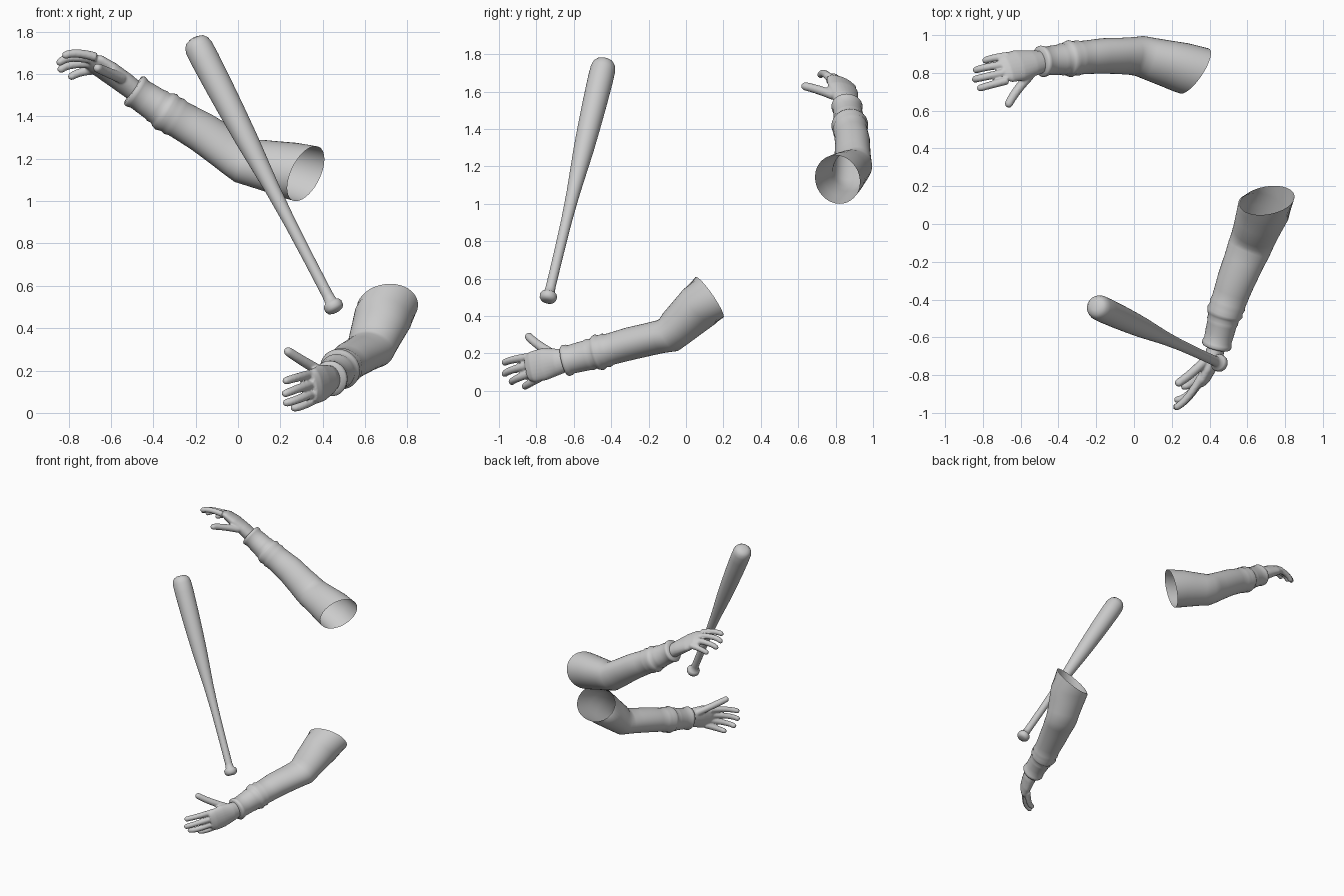
import bpy, bmesh, math
from mathutils import Vector

if "Cube" in bpy.data.objects:
    bpy.data.objects.remove(bpy.data.objects["Cube"])

grey = bpy.data.materials.new("plain grey")
grey.diffuse_color = (0.6, 0.6, 0.6, 1)
grey.use_nodes = True
grey.node_tree.nodes["Principled BSDF"].inputs["Base Color"].default_value = grey.diffuse_color


def add_rings(bm, rings, side, segments, cap_start, cap_end, end_normal=None):
    """Loft elliptical rings given as (centre, radius along side, radius across)."""
    centres = [Vector(r[0]) for r in rings]
    loops = []
    for i, (c, (_, a, b)) in enumerate(zip(centres, rings)):
        t = Vector((0, 0, 0))
        if i > 0:
            t += (c - centres[i - 1]).normalized()
        if i < len(rings) - 1:
            t += (centres[i + 1] - c).normalized()
        if i == 0 and end_normal:
            t = -Vector(end_normal)
        t.normalize()
        s = Vector(side)
        s = (s - t * s.dot(t)).normalized()
        n = t.cross(s)
        loops.append([bm.verts.new(c + s * a * math.cos(k * math.tau / segments)
                                   + n * b * math.sin(k * math.tau / segments))
                      for k in range(segments)])
    for p, q in zip(loops, loops[1:]):
        for k in range(segments):
            j = (k + 1) % segments
            bm.faces.new((p[k], p[j], q[j], q[k]))
    if cap_start:
        bm.faces.new(loops[0][::-1])
    if cap_end:
        bm.faces.new(loops[-1])


def finish(bm, name, angle=50):
    bmesh.ops.recalc_face_normals(bm, faces=bm.faces)
    mesh = bpy.data.meshes.new(name)
    bm.to_mesh(mesh)
    bm.free()
    mesh.materials.append(grey)
    obj = bpy.data.objects.new(name, mesh)
    bpy.context.collection.objects.link(obj)
    bpy.ops.object.select_all(action='DESELECT')
    obj.select_set(True)
    bpy.context.view_layer.objects.active = obj
    bpy.ops.object.shade_smooth_by_angle(angle=math.radians(angle))
    return obj


def along(points, u):
    """Point on a polyline, u counts segments."""
    i = min(int(u), len(points) - 2)
    return Vector(points[i]).lerp(Vector(points[i + 1]), u - i)


def curve_point(p, t):
    """Quadratic curve through three points."""
    a, b, c = (Vector(v) for v in p)
    return a * (1 - t) * (1 - 2 * t) + b * 4 * t * (1 - t) + c * t * (2 * t - 1)


# Sleeve stations: place on the arm axis (shoulder, elbow, forearm, cuff, wrist), radii
SLEEVE = [(0, .132, .147), (.25, .125, .140), (.5, .116, .131), (.8, .106, .121),
          (1, .098, .117), (1.2, .089, .115), (1.5, .088, .108), (2, .088, .101),
          (2.35, .086, .096), (2.65, .085, .093), (2.75, .092, .097), (2.86, .088, .092),
          (2.97, .098, .098), (3.07, .091, .091), (3.14, .081, .083), (3.24, .086, .084),
          (3.34, .081, .079), (3.6, .079, .077), (3.8, .077, .074), (3.87, .083, .079),
          (3.95, .086, .080), (4, .080, .074), (4.02, .055, .046)]
PALM = [(.056, .048), (.072, .048), (.087, .042), (.084, .034), (.066, .022)]


def add_digit(bm, points, radius, side):
    """Rounded finger that bends through three points."""
    rings = []
    for k in range(9):
        rings.append((curve_point(points, k / 8), radius * (1.05 - .15 * k / 8),
                      radius * (1.05 - .15 * k / 8)))
    tip = rings[-1][0]
    step = (tip - rings[-2][0]).normalized()
    r = radius * .9
    for ang in (30, 55, 75, 86):
        w = r * math.cos(math.radians(ang))
        rings.append((tip + step * r * (math.sin(math.radians(ang))), w, w))
    add_rings(bm, rings, side, 12, True, True)


def build_arm(label, axis, opening, sleeve_side, palm, palm_side, fingers, thumb):
    bm = bmesh.new()
    add_rings(bm, [(along(axis, u), a, b) for u, a, b in SLEEVE],
              sleeve_side, 36, False, False, opening)
    finish(bm, label + "_sleeve", 60)
    # Hand: palm and digits fused into one skin
    bm = bmesh.new()
    add_rings(bm, [(c, a, b) for c, (a, b) in zip(palm, PALM)], palm_side, 24, True, True)
    for f in fingers:
        add_digit(bm, f, .021, palm_side)
    add_digit(bm, thumb, .025, palm_side)
    hand = finish(bm, label + "_hand")
    fuse = hand.modifiers.new("fuse", 'REMESH')
    fuse.mode = 'VOXEL'
    fuse.voxel_size = .006
    fuse.use_smooth_shade = True
    soft = hand.modifiers.new("soften", 'SMOOTH')
    soft.factor = .5
    soft.iterations = 4


build_arm(
    "lower",
    [(.705, .125, .50), (.625, -.09, .30), (.54, -.30, .252), (.48, -.47, .205), (.435, -.65, .16)],
    (-.15, .82, .56), (0, 0, 1),
    [(.445, -.62, .167), (.425, -.69, .155), (.395, -.76, .142), (.368, -.82, .128), (.35, -.85, .12)],
    (0, .1, 1),
    [[(.355, -.81, .185), (.29, -.91, .17), (.228, -.968, .152)],
     [(.36, -.82, .14), (.285, -.92, .115), (.225, -.968, .092)],
     [(.365, -.81, .10), (.29, -.90, .067), (.23, -.93, .048)],
     [(.375, -.78, .07), (.31, -.84, .037), (.267, -.86, .024)]],
    [(.40, -.70, .19), (.31, -.785, .243), (.238, -.84, .289)])

build_arm(
    "upper",
    [(.32, .81, 1.13), (.03, .89, 1.19), (-.17, .89, 1.325), (-.345, .875, 1.425), (-.495, .86, 1.525)],
    (.8, -.5, -.33), (.1, -.75, .65),
    [(-.475, .862, 1.51), (-.54, .852, 1.56), (-.61, .84, 1.61), (-.67, .826, 1.648), (-.70, .82, 1.66)],
    (0, -.88, .47),
    [[(-.67, .76, 1.68), (-.755, .737, 1.697), (-.813, .72, 1.69)],
     [(-.69, .80, 1.67), (-.785, .78, 1.677), (-.84, .767, 1.657)],
     [(-.685, .845, 1.65), (-.78, .83, 1.645), (-.835, .816, 1.624)],
     [(-.665, .89, 1.62), (-.735, .88, 1.61), (-.785, .867, 1.59)]],
    [(-.55, .79, 1.58), (-.62, .705, 1.61), (-.662, .638, 1.628)])

# Bat: knob, thin grip and swelling barrel as one turned profile
foot, top = Vector((.464, -.742, .478)), Vector((-.207, -.433, 1.768))
PROFILE = [(0, .022), (.004, .037), (.012, .045), (.025, .046), (.033, .040), (.038, .029),
           (.06, .026), (.2, .0265), (.33, .029), (.45, .036), (.54, .045), (.63, .054),
           (.72, .060), (.82, .065), (.92, .068), (.965, .067), (.983, .060), (.994, .047),
           (1, .025)]
bm = bmesh.new()
add_rings(bm, [(foot.lerp(top, t), r, r) for t, r in PROFILE], (1, 0, 0), 32, True, True)
finish(bm, "bat", 60)
